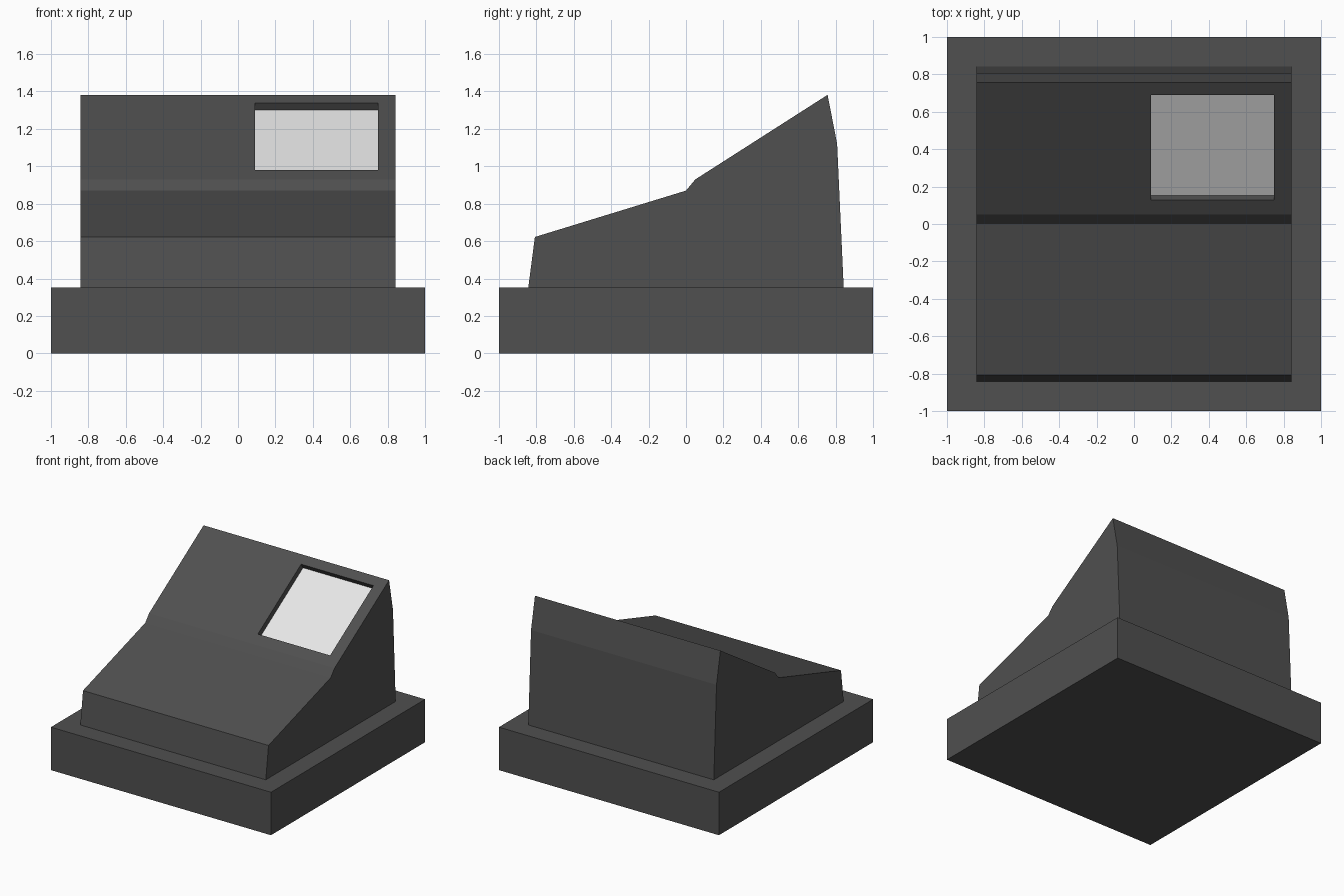
import bpy, bmesh, math
from mathutils import Matrix, Vector

cube = bpy.data.objects.get("Cube")
if cube:
    bpy.data.objects.remove(cube, do_unlink=True)


def material(name, value):
    mat = bpy.data.materials.new(name)
    mat.use_nodes = True
    color = (value, value, value, 1)
    mat.diffuse_color = color
    mat.node_tree.nodes["Principled BSDF"].inputs["Base Color"].default_value = color
    return mat


def add_object(name, bm, mat):
    bmesh.ops.recalc_face_normals(bm, faces=bm.faces)
    mesh = bpy.data.meshes.new(name)
    bm.to_mesh(mesh)
    bm.free()
    mesh.materials.append(mat)
    obj = bpy.data.objects.new(name, mesh)
    bpy.context.scene.collection.objects.link(obj)
    return obj


def box(name, center, size, mat, tilt=0):
    bm = bmesh.new()
    bmesh.ops.create_cube(bm, size=1, matrix=Matrix.Translation(center)
                          @ Matrix.Rotation(tilt, 4, 'X') @ Matrix.Diagonal((*size, 1)))
    return add_object(name, bm, mat)


dark = material("dark grey", 0.08)
light = material("light grey", 0.8)

# Square plinth
base_top = 0.353
box("base", (0, 0, base_top / 2), (2, 2, base_top), dark)

# Sloped housing, extruded sideways from its side profile
half_width = 0.843
slope_low, slope_high = (0.05, 0.93), (0.757, 1.382)
profile = [(-0.843, base_top), (-0.808, 0.622), (0, 0.87), slope_low,
           slope_high, (0.808, 1.12), (0.843, base_top)]
bm = bmesh.new()
side = bm.faces.new([bm.verts.new((-half_width, y, z)) for y, z in profile])
extruded = bmesh.ops.extrude_face_region(bm, geom=[side])["geom"]
bmesh.ops.translate(bm, vec=(2 * half_width, 0, 0),
                    verts=[v for v in extruded if isinstance(v, bmesh.types.BMVert)])
housing = add_object("housing", bm, dark)

# Frame of the upper slope, for the recess and its screen
low, high = Vector((0, *slope_low)), Vector((0, *slope_high))
along = (high - low).normalized()
normal = Vector((0, -along.z, along.y))
tilt = math.atan2(along.z, along.y)
screen_y = 0.408
center = low + along * ((screen_y - low.y) / along.y) + Vector((0.42, 0, 0))
width, length, depth = 0.657, 0.667, 0.05

# Screen recess cut square to the slope
cutter = box("recess_cutter", center, (width, length, depth * 2), dark, tilt)
cutter.hide_render = True
cut = housing.modifiers.new("recess", 'BOOLEAN')
cut.operation = 'DIFFERENCE'
cut.solver = 'EXACT'
cut.object = cutter
bpy.context.view_layer.update()
result = bpy.data.meshes.new_from_object(
    housing.evaluated_get(bpy.context.evaluated_depsgraph_get()))
housing.modifiers.clear()
housing.data = result
bpy.data.objects.remove(cutter, do_unlink=True)

# Screen plate on the recess floor
plate = 0.004
box("screen", center - normal * (depth - plate / 2), (width, length, plate), light, tilt)
